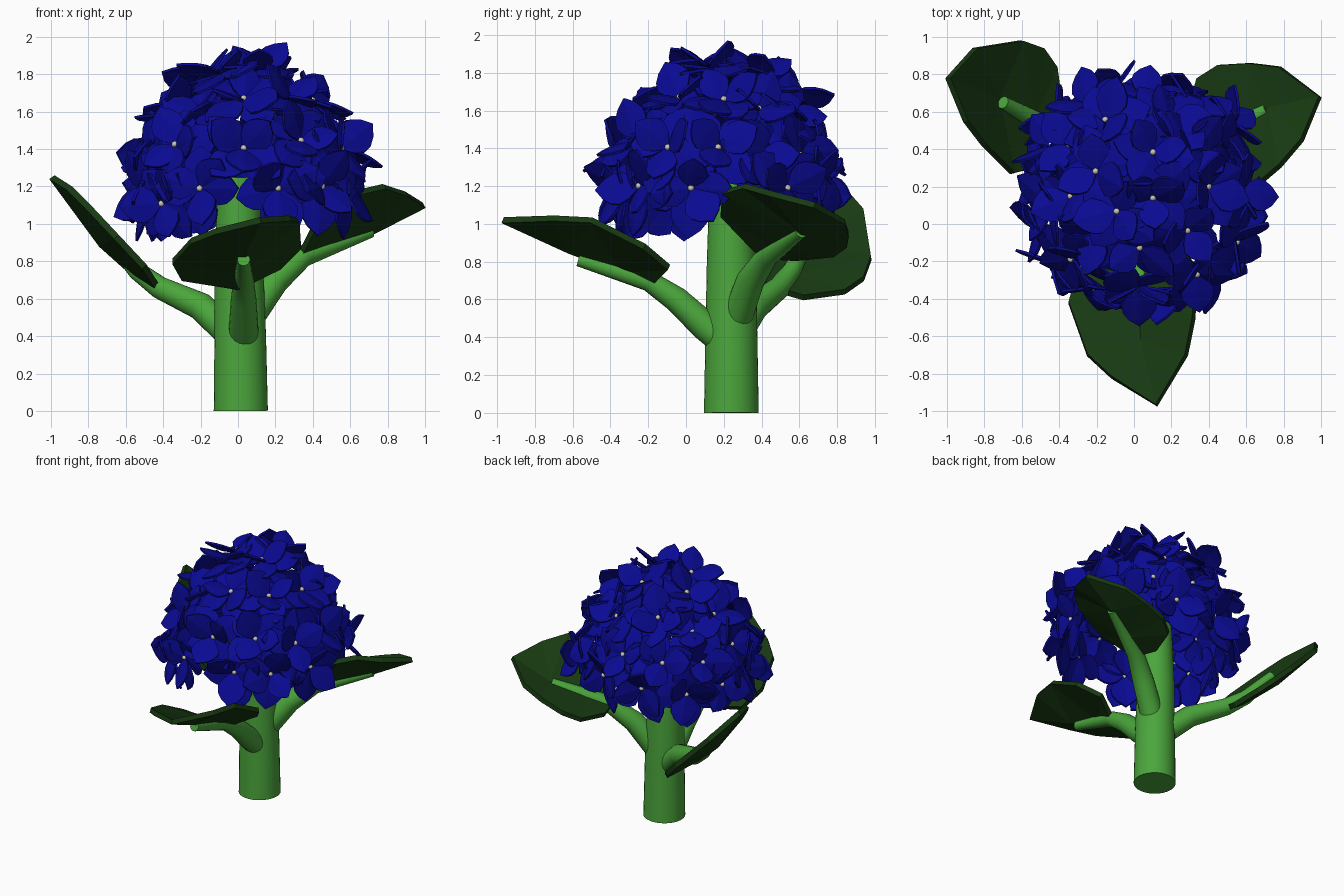
import bpy, bmesh, random
from math import pi, sin, cos, radians
from mathutils import Vector, Matrix

if "Cube" in bpy.data.objects:
    bpy.data.objects.remove(bpy.data.objects["Cube"])

random.seed(11)


def material(name, rgb):
    m = bpy.data.materials.new(name)
    m.diffuse_color = (*rgb, 1)
    m.use_nodes = True
    m.node_tree.nodes["Principled BSDF"].inputs["Base Color"].default_value = m.diffuse_color
    return m


GREEN = material("stem_green", (0.07, 0.38, 0.045))
DARK = material("leaf_green", (0.009, 0.042, 0.006))
BLUE = material("petal_blue", (0.003, 0.003, 0.29))
CREAM = material("centre_cream", (0.6, 0.57, 0.47))


def finish(bm, name, mat, thickness=0, smooth=False):
    me = bpy.data.meshes.new(name)
    bm.normal_update()
    bm.to_mesh(me)
    bm.free()
    ob = bpy.data.objects.new(name, me)
    bpy.context.collection.objects.link(ob)
    me.materials.append(mat)
    for p in me.polygons:
        p.use_smooth = smooth
    if thickness:
        mod = ob.modifiers.new("thickness", 'SOLIDIFY')
        mod.thickness = thickness
        mod.offset = 0
    return ob


def tube(name, path, radii, mat, sides=20):
    """Tapered tube with capped ends along a path."""
    bm = bmesh.new()
    pts = [Vector(p) for p in path]
    rings = []
    for i, p in enumerate(pts):
        d = (pts[min(i + 1, len(pts) - 1)] - pts[max(i - 1, 0)]).normalized()
        side = d.cross(Vector((0.31, 0.9, 0.1)) if d.z > 0.95 else Vector((0, 0, 1))).normalized()
        up = side.cross(d)
        rings.append([bm.verts.new(p + radii[i] * (cos(a) * side + sin(a) * up))
                      for a in (2 * pi * k / sides for k in range(sides))])
    for a, b in zip(rings, rings[1:]):
        for k in range(sides):
            j = (k + 1) % sides
            bm.faces.new((a[k], a[j], b[j], b[k]))
    bm.faces.new(rings[0])
    bm.faces.new(rings[-1])
    bmesh.ops.recalc_face_normals(bm, faces=bm.faces)
    ob = finish(bm, name, mat)
    bpy.context.view_layer.objects.active = ob
    ob.select_set(True)
    bpy.ops.object.shade_smooth_by_angle(angle=radians(40))
    ob.select_set(False)


# Main stem
tube("stem", [(0.015, 0.24, 0), (0.012, 0.24, 0.4), (0.005, 0.24, 0.8), (0, 0.235, 1.25)],
     [0.145, 0.138, 0.13, 0.11], GREEN, 32)

# Leaf stalks
tube("front_stalk", [(0.03, 0.2, 0.38), (0.03, 0.1, 0.46), (0.03, -0.05, 0.6), (0.03, -0.2, 0.7), (0.03, -0.57, 0.81)],
     [0.08, 0.078, 0.068, 0.055, 0.034], GREEN)
tube("right_stalk", [(0.06, 0.27, 0.5), (0.2, 0.34, 0.7), (0.35, 0.43, 0.83), (0.71, 0.61, 0.96)],
     [0.08, 0.075, 0.06, 0.034], GREEN)
tube("left_stalk", [(-0.03, 0.26, 0.4), (-0.2, 0.36, 0.56), (-0.42, 0.49, 0.66), (-0.54, 0.56, 0.75), (-0.7, 0.65, 0.94)],
     [0.08, 0.075, 0.06, 0.05, 0.034], GREEN)


def leaf(name, midrib, outline):
    """Faceted blade: outline joined to a two point midrib, base first."""
    bm = bmesh.new()
    o = [bm.verts.new(p) for p in outline]
    m = [bm.verts.new(p) for p in midrib]
    n = len(o)
    near = [min(m, key=lambda v: (v.co - p.co).length) for p in o]
    for i in range(n):
        j = (i + 1) % n
        bm.faces.new((o[i], o[j], near[j]))
        if near[i] != near[j]:
            bm.faces.new((o[i], near[j], near[i]))
    bmesh.ops.recalc_face_normals(bm, faces=bm.faces)
    finish(bm, name, DARK, 0.035)


leaf("front_leaf", [(0.02, -0.34, 0.755), (0.04, -0.62, 0.86)],
     [(0, -0.2, 0.66), (-0.3, -0.24, 0.71), (-0.35, -0.42, 0.8), (-0.25, -0.7, 0.91), (-0.12, -0.82, 0.96),
      (0.12, -0.97, 1.02), (0.28, -0.7, 1.03), (0.32, -0.5, 1.02), (0.33, -0.22, 0.88), (0.22, -0.09, 0.77)])
leaf("right_leaf", [(0.49, 0.5, 0.88), (0.72, 0.62, 0.96)],
     [(0.33, 0.4, 0.83), (0.44, 0.19, 1.05), (0.65, 0.2, 1.17), (0.78, 0.31, 1.2), (0.9, 0.45, 1.16),
      (0.995, 0.68, 1.1), (0.78, 0.84, 1.01), (0.62, 0.86, 0.95), (0.45, 0.85, 0.89), (0.34, 0.78, 0.84), (0.28, 0.58, 0.82)])
leaf("left_leaf", [(-0.54, 0.56, 0.72), (-0.73, 0.67, 0.89)],
     [(-0.43, 0.45, 0.66), (-0.5, 0.31, 0.77), (-0.65, 0.27, 0.93), (-0.8, 0.42, 1.09), (-0.9, 0.55, 1.19),
      (-0.995, 0.78, 1.25), (-0.85, 0.94, 1.07), (-0.6, 0.98, 0.82), (-0.49, 0.94, 0.71), (-0.42, 0.84, 0.64), (-0.39, 0.62, 0.61)])

# Flower head: one two-layered floret per position on the dome
FLORETS = [
    (0.1, 0.14, 1.82), (-0.09, 0.07, 1.8), (0.1, 0.38, 1.79), (-0.2, 0.28, 1.76),
    (0.03, -0.12, 1.66), (0.28, -0.03, 1.66), (0.39, 0.2, 1.65), (0.32, 0.38, 1.6),
    (0.19, 0.55, 1.58), (-0.15, 0.55, 1.66), (-0.34, 0.42, 1.56), (-0.2, -0.03, 1.58), (-0.33, 0.15, 1.58),
    (0.03, -0.33, 1.4), (0.33, -0.26, 1.44), (0.54, -0.09, 1.4), (0.57, 0.17, 1.4),
    (0.5, 0.38, 1.35), (0.33, 0.6, 1.36), (0.05, 0.68, 1.38), (-0.25, 0.64, 1.38),
    (-0.43, 0.42, 1.35), (-0.46, 0.12, 1.38), (-0.33, -0.18, 1.42),
    (-0.2, -0.34, 1.19), (0.21, -0.34, 1.19), (0.44, -0.24, 1.2), (0.58, 0.03, 1.19), (0.52, 0.53, 1.19),
    (0.2, 0.69, 1.19), (-0.12, 0.7, 1.18), (-0.4, 0.57, 1.16), (-0.49, 0.28, 1.15), (-0.49, 0, 1.17), (-0.4, -0.22, 1.11)]
DOME = Vector((0.03, 0.18, 1.16))
ROWS = [(0.01, 0.012), (0.06, 0.07), (0.11, 0.1), (0.16, 0.092), (0.205, 0.06), (0.25, 0.0)]
petals, centres = bmesh.new(), bmesh.new()


def petal(frame, angle, cup, roll, size):
    mat = (frame @ Matrix.Rotation(angle, 4, 'Z') @ Matrix.Rotation(-radians(cup), 4, 'Y')
           @ Matrix.Rotation(radians(roll), 4, 'X') @ Matrix.Scale(size, 4))
    rows = []
    for r, w in ROWS:
        lift = -0.4 * r * r
        pts = [(r, 0, lift)] if w == 0 else [(r, -w, lift - w * 0.12), (r + 0.008, 0, lift), (r, w, lift - w * 0.12)]
        rows.append([petals.verts.new(mat @ Vector(p)) for p in pts])
    for a, b in zip(rows, rows[1:]):
        for i in range(2):
            petals.faces.new((a[i], a[i + 1], b[0]) if len(b) == 1 else (a[i], a[i + 1], b[i + 1], b[i]))


for pos in FLORETS:
    pos = Vector(pos)
    normal = (pos - DOME).normalized()
    frame = Matrix.Translation(pos) @ normal.to_track_quat('Z', 'Y').to_matrix().to_4x4()
    spin = random.uniform(0, 2 * pi)
    for k in range(4):      # open petals
        petal(frame, spin + k * pi / 2, random.uniform(-6, 18), random.uniform(4, 18), random.uniform(0.9, 1.1))
    for k in range(3):      # raised petals
        petal(frame, spin + 0.8 + k * 2 * pi / 3, random.uniform(22, 48), random.uniform(-25, 25), random.uniform(0.8, 1))
    bmesh.ops.create_icosphere(centres, subdivisions=2, radius=0.017,
                               matrix=Matrix.Translation(pos + normal * 0.014))
finish(petals, "petals", BLUE, 0.014)
finish(centres, "floret_centres", CREAM, smooth=True)
